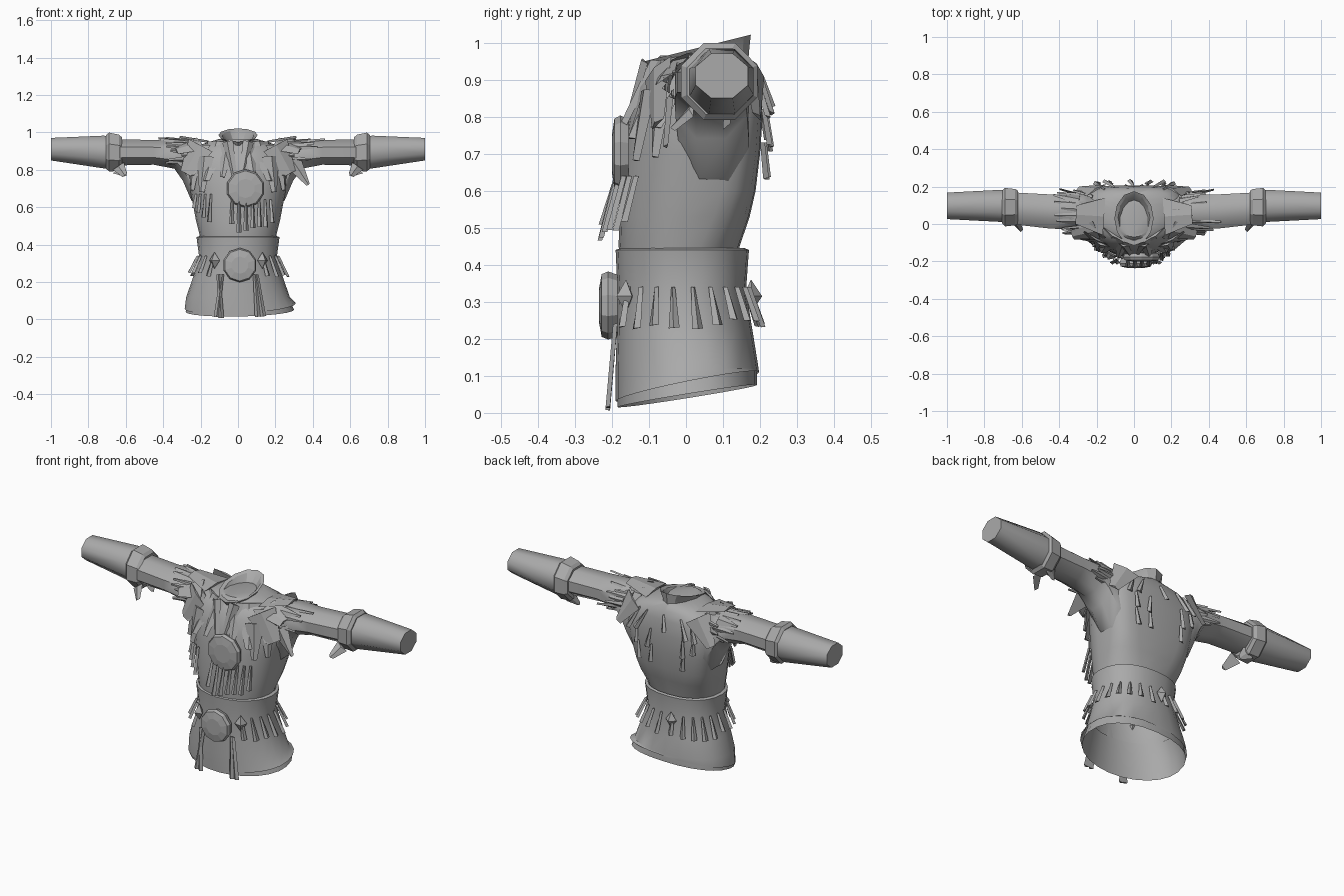
import bpy, bmesh, random
from math import sin, cos, pi, radians
from mathutils import Vector as V

random.seed(4)
cube = bpy.data.objects.get("Cube")
if cube:
    bpy.data.objects.remove(cube)

grey = bpy.data.materials.new("cloth_grey")
grey.use_nodes = True
grey.diffuse_color = (0.4, 0.4, 0.4, 1)
grey.node_tree.nodes["Principled BSDF"].inputs["Base Color"].default_value = (0.4, 0.4, 0.4, 1)


def finish(name, bm, smooth=None):
    bmesh.ops.recalc_face_normals(bm, faces=bm.faces)
    mesh = bpy.data.meshes.new(name)
    bm.to_mesh(mesh)
    bm.free()
    mesh.materials.append(grey)
    ob = bpy.data.objects.new(name, mesh)
    bpy.context.collection.objects.link(ob)
    if smooth:
        bpy.ops.object.select_all(action='DESELECT')
        ob.select_set(True)
        bpy.context.view_layer.objects.active = ob
        bpy.ops.object.shade_smooth_by_angle(angle=radians(smooth))
    return ob


def loft(name, rings, first=False, last=False, smooth=None):
    """Skin a list of equal point rings, capping the chosen ends."""
    bm = bmesh.new()
    rows = [[bm.verts.new(p) for p in r] for r in rings]
    n = len(rows[0])
    for a, b in zip(rows, rows[1:]):
        for i in range(n):
            j = (i + 1) % n
            bm.faces.new((a[i], a[j], b[j], b[i]))
    if first:
        bm.faces.new(rows[0])
    if last:
        bm.faces.new(rows[-1])
    return finish(name, bm, smooth)


# Sections: height, half width, front y, back y, squareness of the back half
TORSO = [(0.36, .19, -.17, .13, 2.2), (0.45, .205, -.182, .145, 2.6), (0.53, .225, -.18, .172, 3.4),
         (0.60, .238, -.178, .188, 4), (0.70, .257, -.17, .2, 4.3), (0.80, .274, -.155, .207, 4.3),
         (0.88, .264, -.13, .2, 3.6), (0.93, .215, -.1, .19, 3), (0.965, .1, -.07, .165, 2)]
SKIRT = [(0.05, .297, -.19, .197, 2.3), (0.12, .277, -.19, .196, 2.3), (0.22, .242, -.187, .18, 2.3),
         (0.33, .207, -.185, .162, 2.3), (0.44, .222, -.19, .17, 2.3)]


def surf(prof, z, a):
    """Point and outward direction on a body profile; angle 0 is the front."""
    z = max(prof[0][0], min(prof[-1][0], z))
    for p, q in zip(prof, prof[1:]):
        if z <= q[0]:
            t = (z - p[0]) / (q[0] - p[0])
            hx, f, b, e = (p[k] + t * (q[k] - p[k]) for k in (1, 2, 3, 4))
            break
    hy = (b - f) / 2
    s, c = sin(a), cos(a)
    if c < 0:
        s, c = (abs(s) ** (2 / e) * (1 if s > 0 else -1), -abs(c) ** (2 / e))
    pos = V((hx * s, (f + b) / 2 - hy * c, z))
    return pos, V((sin(a) / hx, -cos(a) / hy, 0)).normalized()


def ring(prof, z, n=24):
    return [surf(prof, z, 2 * pi * i / n)[0] for i in range(n)]


# Torso shell
loft("torso", [ring(TORSO, p[0]) for p in TORSO], last=True, smooth=40)

# Flared skirt with an uneven hem
skirt_rings = [ring(SKIRT, p[0]) for p in SKIRT]
for p in skirt_rings[0]:
    p.z = 0.07 + 0.05 * p.x + 0.2 * p.y
    p.x += 0.012
skirt_rings.append([V((p.x * .93, p.y * .93, .445)) for p in skirt_rings[-1]])
loft("skirt", skirt_rings, smooth=40)

# Lining showing just below the hem
lining = [ring(SKIRT, z) for z in (.05, .12, .22)]
for row in lining:
    for p in row:
        p.x, p.y = p.x * .975, p.y * .975
for p in lining[0]:
    p.z = 0.045 + 0.02 * p.x + 0.16 * p.y
    p.x += 0.01
loft("skirt_lining", lining, smooth=40)

# Flaring open collar, low in front
collar = []
for z, hx, yc, hy, tilt in [(.90, .075, .045, .122, .3), (.945, .075, .043, .128, .3),
                            (.985, .105, .03, .145, .25), (.98, .085, .035, .125, .25),
                            (.93, .05, .04, .08, .3)]:
    collar.append([V((hx * sin(2 * pi * i / 12), yc - hy * cos(2 * pi * i / 12),
                      z - tilt * hy * cos(2 * pi * i / 12))) for i in range(12)])
loft("collar", collar, last=True, smooth=25)


def arm_ring(s, x, y, z, ry, rz, n=8):
    return [V((s * x, y + ry * cos(2 * pi * (i + .5) / n) * 1.05,
               z + rz * sin(2 * pi * (i + .5) / n) * 1.05)) for i in range(n)]


# Sleeves with underarm gussets, cuffs and forearms
for s, side in ((1, "left"), (-1, "right")):
    loft(side + "_sleeve", [arm_ring(s, *r) for r in (
        (.2, .075, .77, .095, .175), (.25, .075, .79, .098, .158), (.295, .068, .85, .1, .112),
        (.34, .065, .885, .097, .082), (.45, .067, .893, .094, .068),
        (.64, .083, .893, .088, .072))], True, True, 50)
    loft(side + "_forearm", [arm_ring(s, *r) for r in (
        (.66, .092, .89, .09, .09), (.72, .097, .895, .088, .09),
        (1.0, .097, .91, .073, .062))], True, True, 50)
    loft(side + "_cuff", [arm_ring(s, *r) for r in (
        (.62, .09, .89, .09, .085), (.635, .09, .89, .1, .1),
        (.69, .09, .895, .106, .107), (.705, .09, .895, .09, .092))], True, True)


def blade(bm, root, tip, w0, w1, out, thick=.012):
    """Ridged strip from root to tip, facing the out direction."""
    root, tip = V(root), V(tip)
    out = V(out).normalized()
    side = (tip - root).cross(out).normalized()
    ends = [[bm.verts.new(p + side * w / 2), bm.verts.new(p + out * thick),
             bm.verts.new(p - side * w / 2)] for p, w in ((root, w0), (tip, w1))]
    a, b = ends
    for i in range(3):
        j = (i + 1) % 3
        bm.faces.new((a[i], a[j], b[j], b[i]))
    bm.faces.new(a)
    bm.faces.new(b)


# Fringe round the hips
bm = bmesh.new()
for i in range(24):
    a = 2 * pi * (i + .5) / 24
    if min(a, 2 * pi - a) < .45:
        continue
    p, n = surf(SKIRT, .34, a)
    q, _ = surf(SKIRT, .235 + random.uniform(-.01, .02), a)
    blade(bm, p + n * .003, q + n * .026, .01, .03, n)
finish("hip_fringe", bm)

# Long straps either side of the front panel
bm = bmesh.new()
for x, end in ((-.105, -.09), (-.085, -.115), (.09, .105), (.1, .135)):
    blade(bm, (x, -.185, .24), (end, -.205, .003 + random.random() * .015), .02, .03, (0, -1, 0))
finish("front_straps", bm)

# Fringe hanging below the chest medallion and from the right chest
bm = bmesh.new()
for i in range(7):
    x = -.03 + i * .035
    p, n = surf(TORSO, .64, x * 4.2)
    q, _ = surf(TORSO, .45 + .012 * abs(i - 2) + random.uniform(0, .04), x * 4.4)
    blade(bm, p + n * .008, q + n * .045, .012, .028, n)
for i in range(4):
    p, n = surf(TORSO, .67, -.6 - i * .15)
    q, _ = surf(TORSO, .52 + i * .025, -.7 - i * .15)
    blade(bm, p + n * .004, q + n * .025, .01, .026, n)
finish("chest_fringe", bm)


def medallion(name, x, y, z, r, depth):
    rows = [[V((x + r * k * cos(2 * pi * (i + .5) / 10), y - d,
                z + r * k * sin(2 * pi * (i + .5) / 10))) for i in range(10)]
            for k, d in ((.9, 0), (1, depth * .5), (.92, depth * .85), (.5, depth))]
    return loft(name, rows, True, True)


medallion("chest_medallion", .04, -.155, .70, .103, .045)
medallion("belt_buckle", .01, -.185, .29, .092, .05)

# Diamond studs beside the buckle and on the back
for name, a in (("left_stud", .63), ("right_stud", -.6), ("back_stud", pi + .1)):
    p, n = surf(SKIRT, .315, a)
    t = V((-n.y, n.x, 0))
    bm = bmesh.new()
    rim = [bm.verts.new(p + n * .012 + v) for v in
           (t * .032, V((0, 0, .045)), t * -.032, V((0, 0, -.045)))]
    for peak in (p + n * .042, p - n * .01):
        v = bm.verts.new(peak)
        for i in range(4):
            bm.faces.new((rim[i], rim[(i + 1) % 4], v))
    finish(name, bm)

# Broad overlapping pelt plates fanning from the collar over the chest
bm = bmesh.new()
for s in (1, -1):
    for a, za, b, zb, w in ((.35, .95, .3, .76, .09), (.75, .95, .65, .74, .13),
                            (1.1, .93, 1.05, .77, .14), (.7, .87, .8, .68, .1),
                            (1.0, .85, 1.1, .69, .08)):
        p, n = surf(TORSO, za, s * a)
        q, m = surf(TORSO, zb, s * b)
        blade(bm, p + n * .008, q + m * .02, w, w * .3, n + V((0, -.2, .3)), .014)
    # lapels folding down from the collar
    blade(bm, (s * .055, -.11, .95), (s * .015, -.165, .74), .06, .025, (s * .3, -1, .3))
finish("chest_pelt", bm)

# Ragged tufts round both shoulders
bm = bmesh.new()
for s in (1, -1):
    for i in range(16):
        t = radians(-40 + 260 * i / 15)
        o = V((0, cos(t), sin(t)))
        x0 = random.uniform(.2, .3)
        root = V((s * x0, .06, .885)) + V((0, o.y * .1, o.z * .068))
        tip = V((s * (x0 + random.uniform(.08, .18)), .065, .885))
        tip += V((0, o.y * random.uniform(.1, .13), o.z * random.uniform(.07, .085)))
        blade(bm, root, tip, random.uniform(.03, .07), .012, o, .008)
    # broad shoulder flaps, front, back and top
    blade(bm, (s * .2, -.075, .93), (s * .28, -.075, .78), .16, .07, (s * .4, -1, .3))
    blade(bm, (s * .2, .18, .94), (s * .29, .19, .8), .14, .05, (s * .4, 1, .3))
    blade(bm, (s * .16, .04, .945), (s * .31, .05, .97), .2, .1, (0, 0, 1))
    blade(bm, (s * .2, -.03, .94), (s * .33, -.06, .9), .12, .06, (0, -.7, 1))
    # loose scraps under the cuff
    blade(bm, (s * .64, .02, .82), (s * .605, -.03, .77), .07, .03, (0, -1, 0))
    blade(bm, (s * .64, .12, .81), (s * .605, .1, .775), .08, .03, (-s, 0, -1))
blade(bm, (.29, -.04, .85), (.375, -.05, .72), .1, .02, (.2, -1, 0))
finish("shoulder_tufts", bm)

# Small hanging scraps over the back
bm = bmesh.new()
for z, count, shift in ((.91, 5, 0), (.82, 4, .07), (.73, 3, -.06)):
    for i in range(count):
        a = pi + shift + (i - (count - 1) / 2) * .27
        p, n = surf(TORSO, z, a)
        q, m = surf(TORSO, z - random.uniform(.08, .12), a + random.uniform(-.03, .03))
        blade(bm, p + n * .004, q + m * .025, .008, .032, n)
finish("back_scraps", bm)
